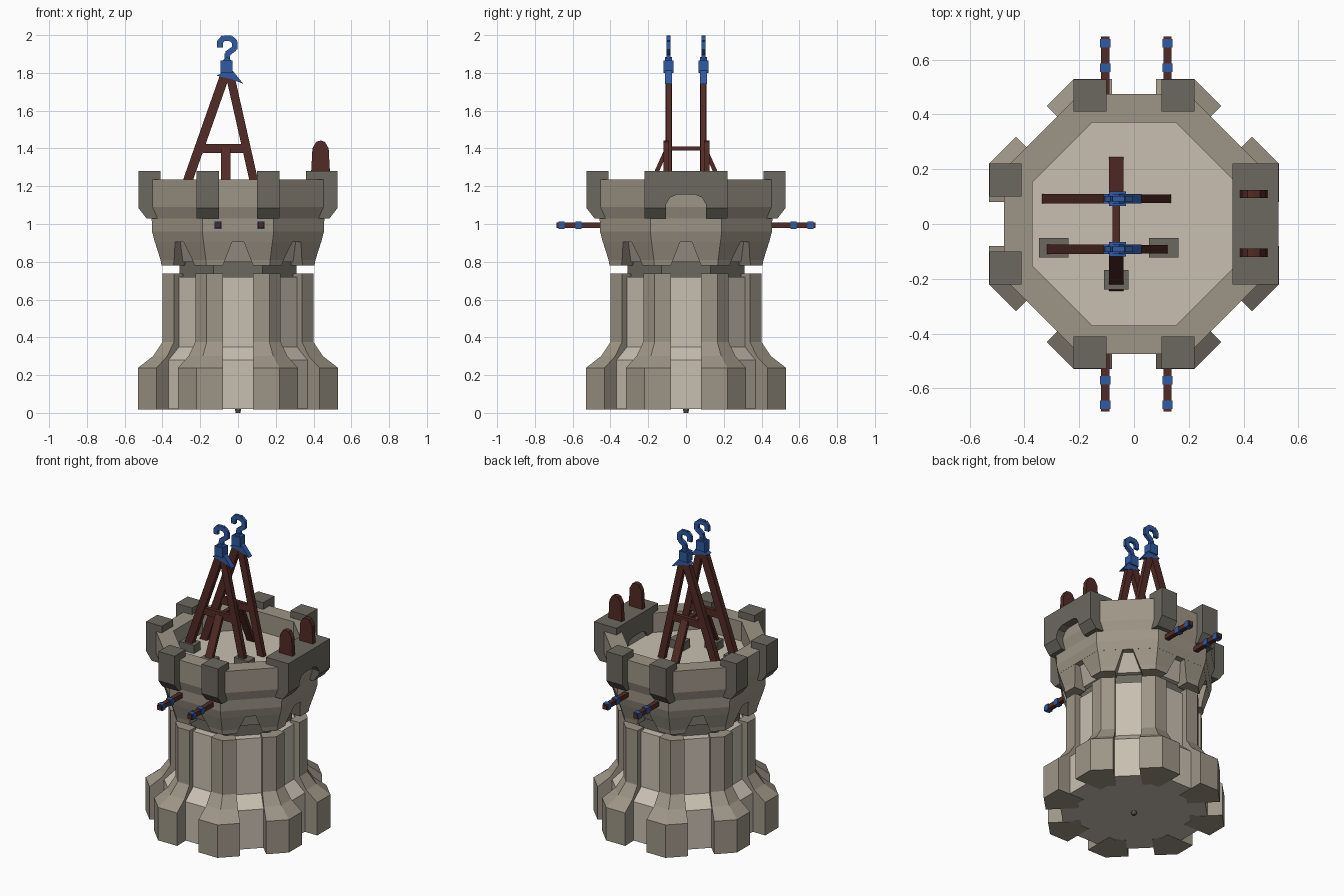
import bpy, bmesh
from math import sin, cos, tan, pi, radians
from mathutils import Vector

if "Cube" in bpy.data.objects:
    bpy.data.objects.remove(bpy.data.objects["Cube"])


def mat(name, c):
    m = bpy.data.materials.new(name)
    m.diffuse_color = (*c, 1)
    m.use_nodes = True
    m.node_tree.nodes["Principled BSDF"].inputs["Base Color"].default_value = m.diffuse_color
    return m


LIGHT = mat("pale_stone", (.58, .52, .44))
MID = mat("stone", (.34, .30, .24))
DARK = mat("dark_stone", (.15, .14, .115))
WOOD = mat("wood", (.085, .024, .019))
BLUE = mat("blue_metal", (.03, .10, .36))


def loft(name, rings, m):
    """Closed solid through equal-length rings of points."""
    bm = bmesh.new()
    vs = [[bm.verts.new(p) for p in r] for r in rings]
    n = len(vs[0])
    for a, b in zip(vs, vs[1:]):
        for i in range(n):
            bm.faces.new((a[i], a[(i + 1) % n], b[(i + 1) % n], b[i]))
    bm.faces.new(vs[0])
    bm.faces.new(vs[-1])
    bmesh.ops.recalc_face_normals(bm, faces=bm.faces)
    me = bpy.data.meshes.new(name)
    bm.to_mesh(me)
    bm.free()
    me.materials.append(m)
    ob = bpy.data.objects.new(name, me)
    bpy.context.collection.objects.link(ob)
    return ob


def polar(a, r, t, z):
    """Point at distance r along direction a, shifted sideways by t."""
    return (r * cos(a) - t * sin(a), r * sin(a) + t * cos(a), z)


def octagon(ap, z):
    r = ap / cos(pi / 8)
    return [(r * cos(pi / 8 + k * pi / 4), r * sin(pi / 8 + k * pi / 4), z) for k in range(8)]


def octo_loft(name, levels, m):
    return loft(name, [octagon(a, z) for a, z in levels], m)


def corner_piece(name, k, levels, inner, m):
    """Segment around one octagon corner; levels are (apothem, gap half width, z)."""
    a, b = k * pi / 4, (k + 1) * pi / 4
    t = tan(pi / 8)
    loft(name, [[polar(a, A, w, z), polar(a, A, A * t, z), polar(b, A, -w, z),
                 polar(b, inner, -w, z), polar(a, inner, inner * t, z), polar(a, inner, w, z)]
                for A, w, z in levels], m)


def bar(name, p, q, w, d, m, side=(0, 1, 0)):
    """Beam from p to q, d thick along side and w across."""
    p, q, s = Vector(p), Vector(q), Vector(side)
    ax = (q - p).normalized()
    u = s.cross(ax).normalized() * w / 2
    s = ax.cross(u).normalized() * d / 2
    return loft(name, [[c + u + s, c - u + s, c - u - s, c + u - s] for c in (p, q)], m)


def box(name, x, y, z, m):
    return loft(name, [[(x[0], y[0], h), (x[1], y[0], h), (x[1], y[1], h), (x[0], y[1], h)] for h in z], m)


def prism_y(name, pts, y, d, m):
    return loft(name, [[(x, yy, z) for x, z in pts] for yy in (y - d / 2, y + d / 2)], m)


# Shaft: pale recessed wall with eight corner buttresses
octo_loft("shaft_wall", [(.44, .02), (.44, .28), (.36, .35), (.36, .72)], LIGHT)
octo_loft("base_pin", [(.012, 0), (.02, .03)], DARK)
for k in range(8):
    corner_piece("buttress", k, [(.53, .08, .018), (.53, .08, .238), (.45, .08, .30),
                                 (.40, .08, .375), (.40, .08, .738)], .33, MID)

# Dark neck in the gap
octo_loft("neck", [(.31, .69), (.31, .84)], DARK)

# Flared crown with arched gaps, parapet and floor
octo_loft("crown_inner", [(.34, .80), (.415, .93)], LIGHT)
for k in range(8):
    corner_piece("crown_bracket", k, [(.405, .08, .78), (.41, .068, .81), (.441, .03, .908)], .32, MID)
octo_loft("parapet", [(.441, .906), (.455, .96), (.457, 1.03), (.475, 1.09), (.475, 1.235),
                      (.37, 1.235), (.37, 1.09)], MID)
octo_loft("roof_floor", [(.372, 1.08), (.372, 1.105)], LIGHT)

# Merlons on three sides
for ang in (90, 180, 270):
    for s in (-1, 1):
        rings = []
        for r, lo in ((.41, 1.03), (.485, 1.03), (.527, 1.085)):
            rings.append([polar(radians(ang), r, s * t, z)
                          for t, z in ((.10, lo), (.22, lo), (.22, 1.28), (.10, 1.28))])
        loft("merlon", rings, DARK)

# Arched block on the right side
rings = []
for x, lo in ((.36, 1.03), (.485, 1.03), (.527, 1.085)):
    half = [(.22, lo), (.105, lo), (.105, 1.105), (.085, 1.14), (.05, 1.155)]
    rings.append([(x, .22, 1.28)] + [(x, y, z) for y, z in half]
                 + [(x, -y, z) for y, z in reversed(half)] + [(x, -.22, 1.28)])
loft("arched_block", rings, DARK)

# Wooden pegs on the arched block
for y in (-.105, .11):
    prism_y("peg", [(.387, 1.27), (.487, 1.27), (.48, 1.40), (.46, 1.435), (.437, 1.442),
                    (.414, 1.435), (.394, 1.40)], y, .03, WOOD)

# Horizontal poles with blue bands, front and back
for s in (-1, 1):
    for x in (-.105, .122):
        bar("wall_pole", (x, s * .42, .993), (x, s * .685, .993), .03, .03, WOOD, (1, 0, 0))
        for y in (.57, .66):
            bar("pole_band", (x, s * (y - .016), .993), (x, s * (y + .016), .993), .04, .037, BLUE, (1, 0, 0))

# Twin A-frames with braces and hooks
hook = [(-.095, 1.935), (-.095, 1.965), (-.078, 1.984), (-.04, 1.984), (-.018, 1.965),
        (-.018, 1.93), (-.055, 1.903), (-.06, 1.85)]
for s in (-1, 1):
    y = s * .092
    bar("frame_leg_left", (-.065, y, 1.80), (-.315, y, 1.09), .05, .035, WOOD)
    bar("frame_leg_right", (-.045, y, 1.80), (.115, y, 1.09), .045, .03, WOOD)
    bar("cross_bar", (-.185, y, 1.40), (.035, y, 1.40), .048, .025, WOOD)
    bar("brace", (-.065, s * .10, 1.40), (-.065, s * .235, 1.10), .022, .052, WOOD, (1, 0, 0))
    prism_y("frame_cap", [(-.112, 1.785), (-.085, 1.80), (-.078, 1.87), (-.055, 1.885), (-.035, 1.865),
                          (-.035, 1.82), (.028, 1.742), (-.03, 1.765)], y, .036, BLUE)
    box("cap_knot", (-.092, -.03), (y - .027, y + .027), (1.80, 1.865), BLUE)
    for i, (a, b) in enumerate(zip(hook, hook[1:])):
        ext = (Vector(b) - Vector(a)).normalized() * .006
        e = Vector(b) + ext
        bar("hook", (a[0], y, a[1]), (e.x, y, e.y), .03, .02, BLUE)
bar("tie_bar", (-.065, -.09, 1.40), (-.065, .09, 1.40), .02, .026, WOOD, (1, 0, 0))

# Stone footings
box("footing_left", (-.347, -.24), (-.123, -.052), (1.09, 1.16), DARK)
box("footing_right", (.055, .163), (-.123, -.052), (1.09, 1.16), DARK)
box("footing_brace", (-.11, -.02), (-.24, -.168), (1.09, 1.16), DARK)
